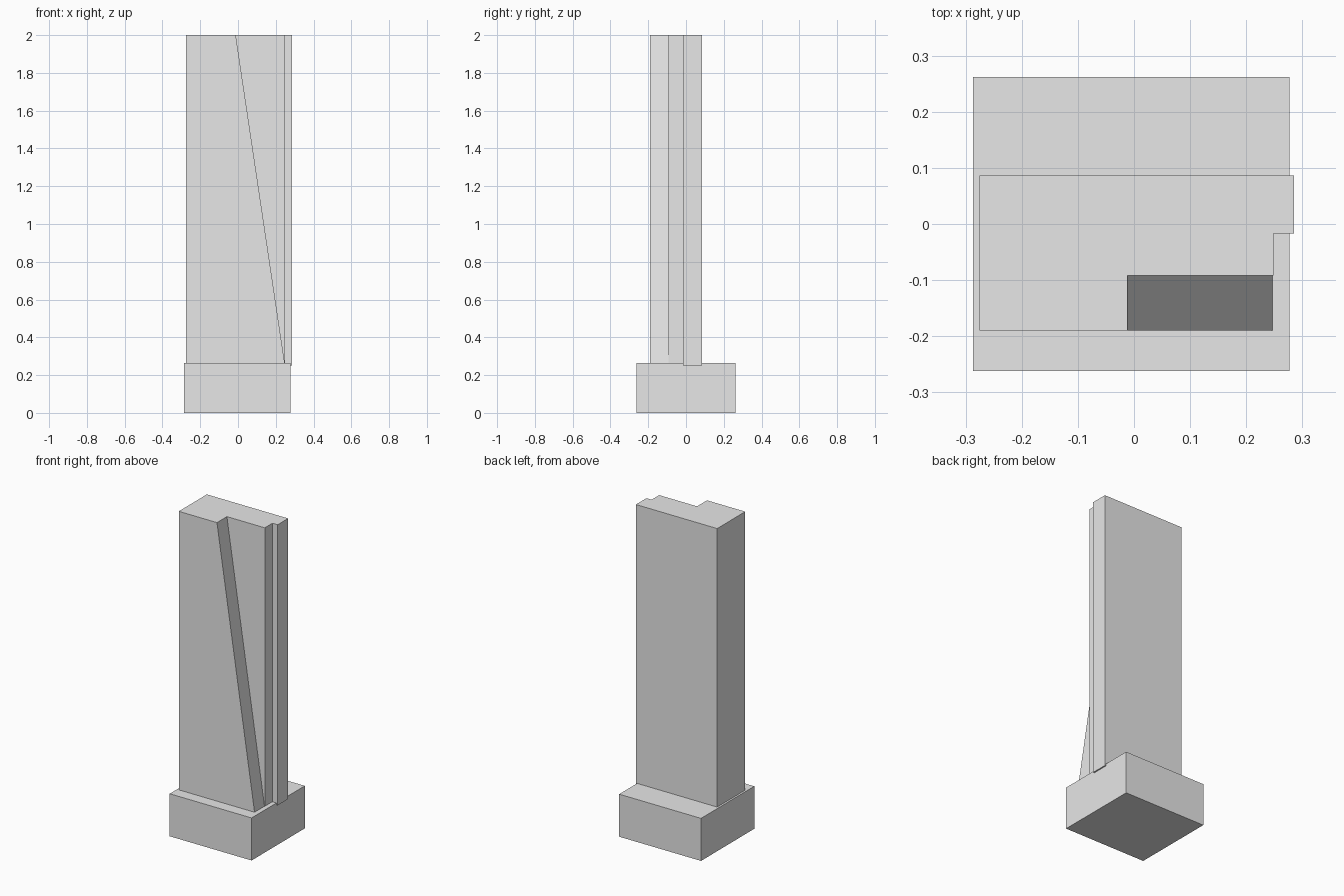
import bpy
import bmesh

cube = bpy.data.objects.get("Cube")
if cube:
    bpy.data.objects.remove(cube, do_unlink=True)

# Single plain grey
grey = bpy.data.materials.new("light_grey")
grey.use_nodes = True
colour = (0.8, 0.8, 0.8, 1)
grey.diffuse_color = colour
grey.node_tree.nodes["Principled BSDF"].inputs["Base Color"].default_value = colour


def loft(name, lower, upper, z0, z1):
    """Closed solid between two matching counter-clockwise outlines."""
    bm = bmesh.new()
    low = [bm.verts.new((x, y, z0)) for x, y in lower]
    top = [bm.verts.new((x, y, z1)) for x, y in upper]
    bm.faces.new(low[::-1])
    bm.faces.new(top)
    n = len(low)
    for i in range(n):
        j = (i + 1) % n
        bm.faces.new((low[i], low[j], top[j], top[i]))
    # Merge points where the wedge tapers away to nothing
    bmesh.ops.remove_doubles(bm, verts=bm.verts, dist=0.0001)
    bmesh.ops.recalc_face_normals(bm, faces=bm.faces)
    mesh = bpy.data.meshes.new(name)
    bm.to_mesh(mesh)
    bm.free()
    mesh.materials.append(grey)
    obj = bpy.data.objects.new(name, mesh)
    bpy.context.collection.objects.link(obj)
    return obj


# Plinth
base = [(-0.287, -0.262), (0.277, -0.262), (0.277, 0.262), (-0.287, 0.262)]
loft("base_plinth", base, base, 0, 0.265)


# Tower: stepped slabs, the front one cut back along a slanting edge
def tower_outline(front_edge):
    left, inner, outer = -0.275, 0.249, 0.285
    front, mid, step, back = -0.19, -0.092, -0.017, 0.086
    return [(left, front), (front_edge, front), (front_edge, mid), (inner, mid),
            (inner, step), (outer, step), (outer, back), (left, back)]


loft("tower", tower_outline(0.249), tower_outline(-0.012), 0.252, 2)
